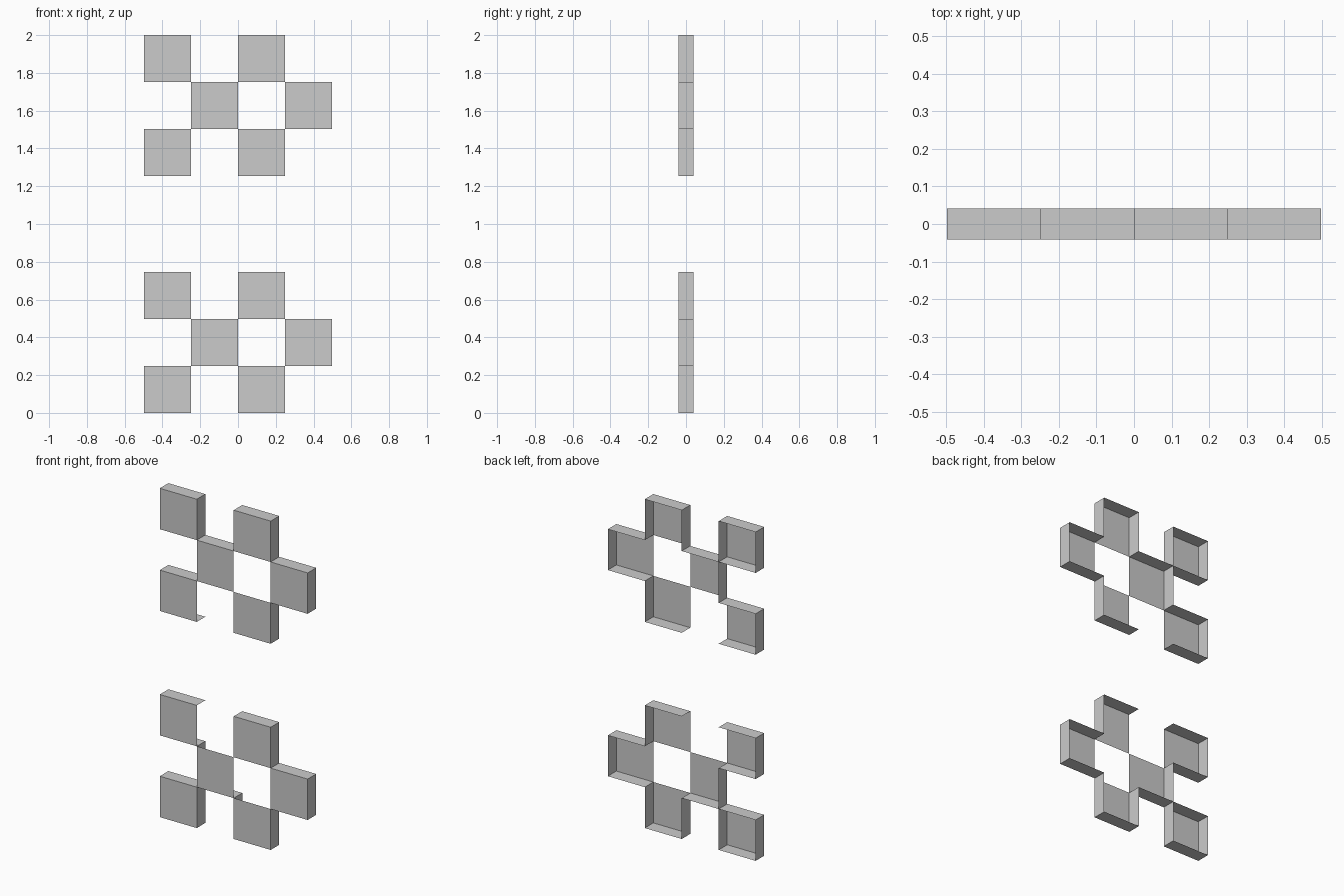
import bpy, bmesh

if "Cube" in bpy.data.objects:
    bpy.data.objects.remove(bpy.data.objects["Cube"])

S = 0.2487      # tile edge
D = 0.041       # half depth

# column, row (from the outer edge of the block), walls kept:
# L left, R right, O outer (away from model middle), I inner
TILES = [
    (0, 0, "LROI"), (2, 0, "LRO"),
    (1, 1, "LO"), (3, 1, "ROI"),
    (0, 2, "LOI"), (2, 2, "RI"),
]


def tile(bm, x0, z0, walls):
    """Open-backed tray: front panel plus the chosen rim walls."""
    x1, z1 = x0 + S, z0 + S
    corners = [(x0, z0), (x1, z0), (x1, z1), (x0, z1)]
    front = [bm.verts.new((x, -D, z)) for x, z in corners]
    back = [bm.verts.new((x, D, z)) for x, z in corners]
    bm.faces.new(front)
    for i, side in enumerate("BRTL"):
        if side in walls:
            j = (i + 1) % 4
            bm.faces.new((front[j], front[i], back[i], back[j]))
    for v in back:
        if not v.link_faces:
            bm.verts.remove(v)


def block(name, upper):
    bm = bmesh.new()
    for col, row, walls in TILES:
        # the lower block is the upper one mirrored in z
        if upper:
            z0 = 2 - (row + 1) * S
            walls = walls.replace("O", "T").replace("I", "B")
        else:
            z0 = row * S
            walls = walls.replace("O", "B").replace("I", "T")
        tile(bm, (col - 2) * S, z0, walls)
    mesh = bpy.data.meshes.new(name)
    bm.to_mesh(mesh)
    bm.free()
    obj = bpy.data.objects.new(name, mesh)
    bpy.context.collection.objects.link(obj)


# two checkered panel groups
block("upper_checker_panels", True)
block("lower_checker_panels", False)
